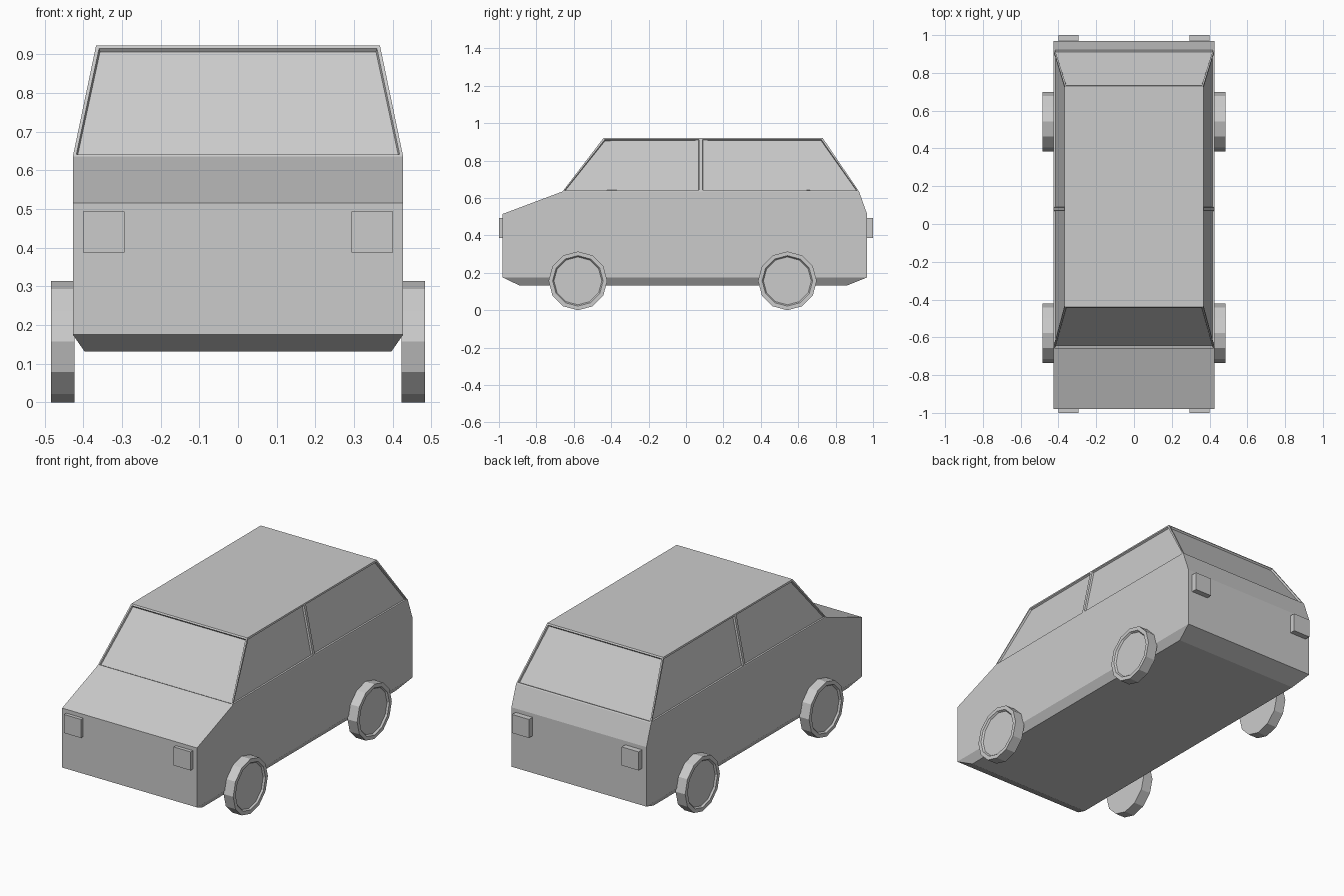
import bpy, bmesh
from math import pi, radians
from mathutils import Matrix

if "Cube" in bpy.data.objects:
    bpy.data.objects.remove(bpy.data.objects["Cube"])


def finish(bm, name):
    bmesh.ops.recalc_face_normals(bm, faces=bm.faces)
    mesh = bpy.data.meshes.new(name)
    bm.to_mesh(mesh)
    bm.free()
    obj = bpy.data.objects.new(name, mesh)
    bpy.context.collection.objects.link(obj)
    return obj


def recess(bm, faces, border, bevel, depth):
    # Frame each face, then sink its centre panel
    bmesh.ops.inset_individual(bm, faces=faces, thickness=border)
    bmesh.ops.inset_individual(bm, faces=faces, thickness=bevel, depth=-depth)


# Body: stacked rectangles (z, half width, front y, back y)
levels = [(0.132, 0.397, -0.89, 0.86), (0.175, 0.427, -0.98, 0.968),
          (0.515, 0.427, -0.98, 0.968), (0.635, 0.427, -0.66, 0.925),
          (0.922, 0.367, -0.44, 0.73)]
bm = bmesh.new()
rings = [[bm.verts.new(p) for p in ((-w, f, z), (w, f, z), (w, b, z), (-w, b, z))]
         for z, w, f, b in levels]
bm.faces.new(rings[0])
bm.faces.new(rings[-1])
cabin = []
for low, high in zip(rings, rings[1:]):
    band = [bm.faces.new((low[i], low[(i + 1) % 4], high[(i + 1) % 4], high[i]))
            for i in range(4)]
    cabin = band
bmesh.ops.recalc_face_normals(bm, faces=bm.faces)

# Windows: split the cabin sides at the middle pillar, then sink the glass
sides = [cabin[1], cabin[3]]
edges = list({e for f in sides for e in f.edges})
verts = list({v for f in sides for v in f.verts})
bmesh.ops.bisect_plane(bm, geom=sides + edges + verts,
                       plane_co=(0, 0.079, 0), plane_no=(0, 1, 0))
bm.normal_update()
glass = [f for f in bm.faces
         if f.calc_center_median().z > 0.7 and f.normal.z < 0.95]
recess(bm, glass, 0.012, 0.004, 0.01)
finish(bm, "car_body")

# Wheels with a sunken hub disc
R, WIDTH = 0.157, 0.061
for side, s in (("right", 1), ("left", -1)):
    for end, y in (("front", -0.578), ("rear", 0.542)):
        bm = bmesh.new()
        bmesh.ops.create_cone(bm, cap_ends=True, segments=12, radius1=R,
                              radius2=R, depth=WIDTH)
        bmesh.ops.transform(
            bm, verts=bm.verts,
            matrix=Matrix.Translation((s * 0.4535, y, R))
            @ Matrix.Rotation(s * pi / 2, 4, 'Y')
            @ Matrix.Rotation(radians(0), 4, 'Z'))
        bm.normal_update()
        hub = [f for f in bm.faces if f.normal.x * s > 0.9]
        recess(bm, hub, 0.022, 0.007, 0.01)
        finish(bm, f"{end}_{side}_wheel")

# Square head and tail lights
for side, s in (("right", 1), ("left", -1)):
    for kind, y in (("headlight", -0.98), ("taillight", 0.98)):
        bm = bmesh.new()
        bmesh.ops.create_cube(bm, size=1)
        bmesh.ops.scale(bm, verts=bm.verts, vec=(0.107, 0.04, 0.106))
        bmesh.ops.translate(bm, verts=bm.verts, vec=(s * 0.347, y, 0.44))
        finish(bm, f"{side}_{kind}")
